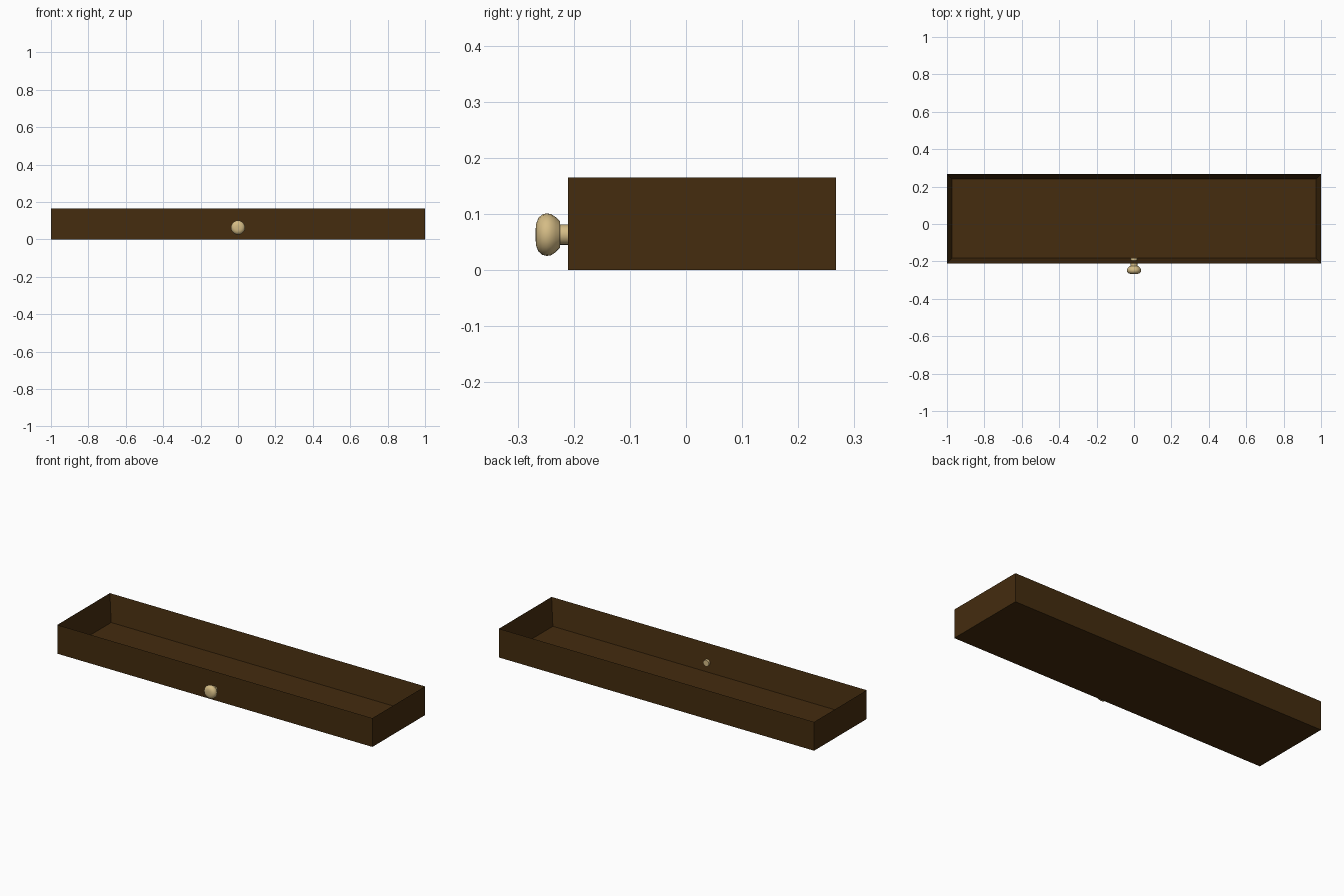
import bpy, bmesh, math

if "Cube" in bpy.data.objects:
    bpy.data.objects.remove(bpy.data.objects["Cube"])


def make_material(name, rgb):
    m = bpy.data.materials.new(name)
    m.diffuse_color = (*rgb, 1)
    m.use_nodes = True
    m.node_tree.nodes["Principled BSDF"].inputs["Base Color"].default_value = m.diffuse_color
    return m


def make_object(name, bm, mat):
    bmesh.ops.recalc_face_normals(bm, faces=bm.faces)
    me = bpy.data.meshes.new(name)
    bm.to_mesh(me)
    bm.free()
    me.materials.append(mat)
    ob = bpy.data.objects.new(name, me)
    bpy.context.collection.objects.link(ob)
    return ob


wood = make_material("dark brown wood", (0.058, 0.025, 0.0045))
pale = make_material("pale brass", (0.66, 0.50, 0.235))

# Drawer tray: box with a sharp rim, inner walls sloping to an inset floor
Y0, Y1, H = -0.21, 0.267, 0.165
INSET, FLOOR = 0.027, 0.014
bm = bmesh.new()


def ring(inset, z):
    x, a, b = 1 - inset, Y0 + inset, Y1 - inset
    return [bm.verts.new(p) for p in ((-x, a, z), (x, a, z), (x, b, z), (-x, b, z))]


rings = [ring(0, 0), ring(0, H), ring(INSET, FLOOR)]
for lo, hi in zip(rings, rings[1:]):
    for i in range(4):
        j = (i + 1) % 4
        bm.faces.new((lo[i], lo[j], hi[j], hi[i]))
bm.faces.new(rings[0])
bm.faces.new(rings[-1])
make_object("drawer_tray", bm, wood)

# Knob: lathed profile (y, radius), stem end poking through the front wall
profile = [(-0.181, 0), (-0.181, 0.018), (-0.225, 0.018), (-0.225, 0.024),
           (-0.232, 0.031), (-0.240, 0.0365), (-0.248, 0.038), (-0.256, 0.036),
           (-0.263, 0.030), (-0.267, 0.020), (-0.268, 0.010), (-0.268, 0)]
bm = bmesh.new()
vs = [bm.verts.new((0, y, 0.063 + r)) for y, r in profile]
edges = [bm.edges.new(p) for p in zip(vs, vs[1:])]
bmesh.ops.spin(bm, geom=vs + edges, cent=(0, 0, 0.063), axis=(0, 1, 0),
               angle=math.tau, steps=20)
bmesh.ops.remove_doubles(bm, verts=bm.verts, dist=0.0001)
knob = make_object("drawer_knob", bm, pale)
bpy.context.view_layer.objects.active = knob
knob.select_set(True)
bpy.ops.object.shade_smooth_by_angle(angle=math.radians(35))
